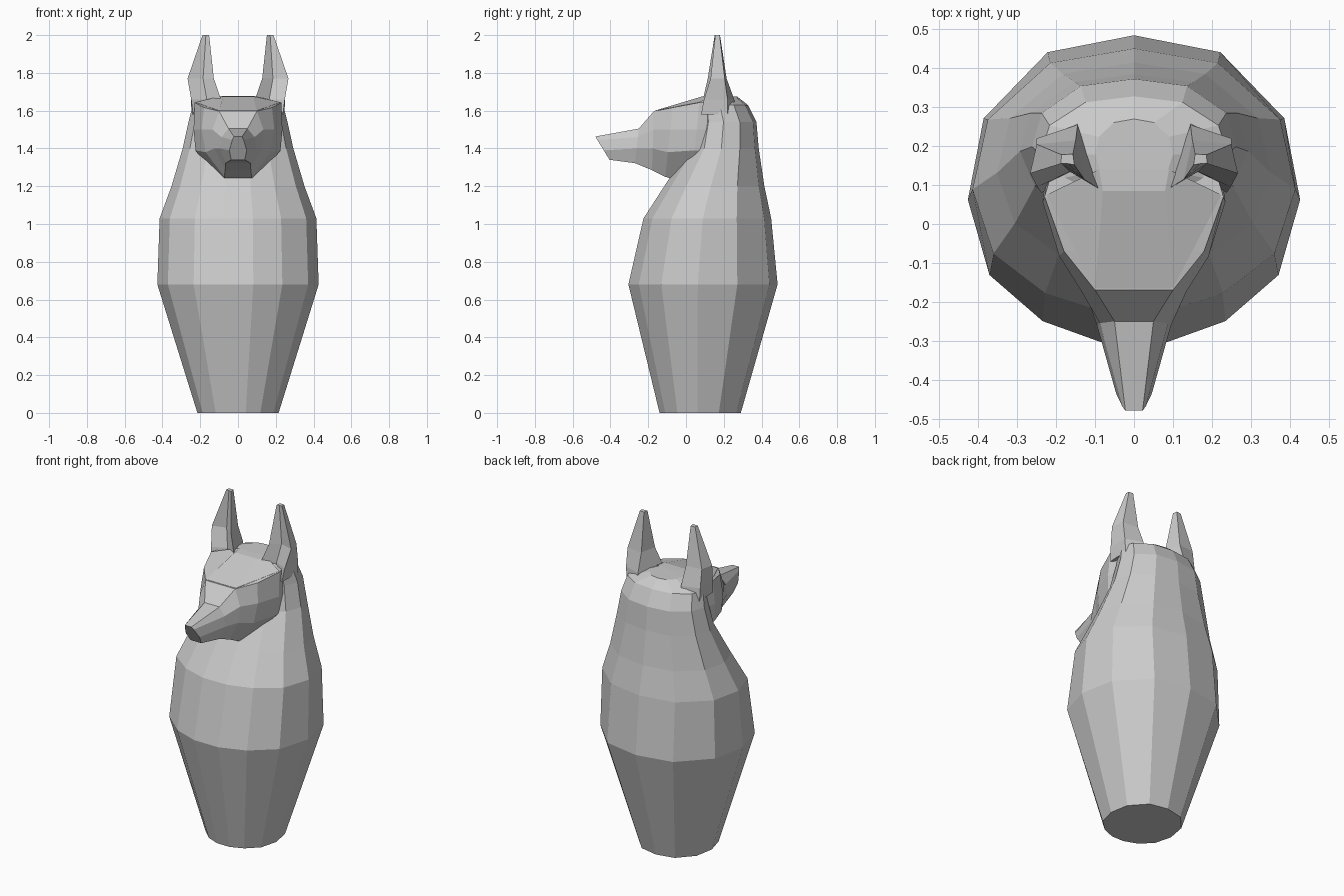
import bpy, bmesh


def loft(name, rings):
    """Flat-shaded closed skin through rings that share a point count."""
    bm = bmesh.new()
    loops = [[bm.verts.new(p) for p in ring] for ring in rings]
    n = len(loops[0])
    for a, b in zip(loops, loops[1:]):
        for i in range(n):
            j = (i + 1) % n
            bm.faces.new((a[i], a[j], b[j], b[i]))
    bm.faces.new(loops[0])
    bm.faces.new(loops[-1])
    bmesh.ops.recalc_face_normals(bm, faces=bm.faces)
    mesh = bpy.data.meshes.new(name)
    bm.to_mesh(mesh)
    bm.free()
    obj = bpy.data.objects.new(name, mesh)
    bpy.context.collection.objects.link(obj)
    return obj


# Jar body and hood: 13-sided outline, scaled per level
half = [(.52, .89), (.905, .46), (1, -.07), (.87, -.56), (.55, -.86), (.19, -1)]
outline = [(0, 1)] + half + [(-x, y) for x, y in reversed(half)]
levels = [  # z, centre y, half width, half depth
    (0, .075, .215, .215), (.68, .09, .427, .395), (1.03, .113, .415, .338),
    (1.2, .15, .352, .265), (1.4, .2, .293, .185), (1.54, .21, .262, .163),
    (1.63, .19, .24, .138), (1.675, .185, .10, .085)]
loft("jar_body_and_hood",
     [[(x * rx, cy + y * ry, z) for x, y in outline] for z, cy, rx, ry in levels])

# Head: sections from the hood to the nose, each
# (top y, bottom y, [(half width, z) from top to bottom])
sections = [
    (.17, .15, [(.20, 1.64), (.22, 1.5), (.21, 1.38), (.08, 1.2)]),
    (.07, .03, [(.23, 1.643), (.235, 1.5), (.225, 1.39), (.08, 1.21)]),
    (-.07, -.11, [(.18, 1.617), (.192, 1.5), (.172, 1.38), (.072, 1.25)]),
    (-.17, -.18, [(.10, 1.597), (.135, 1.5), (.125, 1.4), (.068, 1.285)]),
    (-.25, -.27, [(.05, 1.505), (.088, 1.46), (.095, 1.40), (.065, 1.322)]),
    (-.48, -.405, [(.022, 1.463), (.03, 1.445), (.046, 1.39), (.036, 1.34)])]
rings = []
for yt, yb, pts in sections:
    zt, zb = pts[0][1], pts[-1][1]
    right = [(w, yt + (yb - yt) * (zt - z) / (zt - zb), z) for w, z in pts]
    rings.append(right + [(-x, y, z) for x, y, z in reversed(right)])
loft("jackal_head", rings)

# Forehead slope joining the brow to the crown
loft("forehead", [
    [(-.225, .075, 1.6), (.225, .075, 1.6), (.1, -.165, 1.58), (-.1, -.165, 1.58)],
    [(-.225, .075, 1.645), (.225, .075, 1.645), (.1, -.165, 1.6), (-.1, -.165, 1.6)],
    [(-.09, .14, 1.677), (.09, .14, 1.677), (.08, .085, 1.675), (-.08, .085, 1.675)]])

# Ears: tapered, with a hollow front
ear = [
    (1.58, [(.085, .10), (.165, .13), (.238, .08), (.245, .22), (.15, .27)]),
    (1.66, [(.09, .09), (.165, .135), (.248, .095), (.25, .22), (.145, .255)]),
    (1.77, [(.128, .115), (.185, .155), (.267, .13), (.25, .205), (.15, .215)]),
    (2.0, [(.153, .152), (.17, .155), (.188, .155), (.186, .178), (.157, .18)])]
for side, s in (("left", -1), ("right", 1)):
    loft(side + "_ear", [[(s * x, y, z) for x, y in pts] for z, pts in ear])
